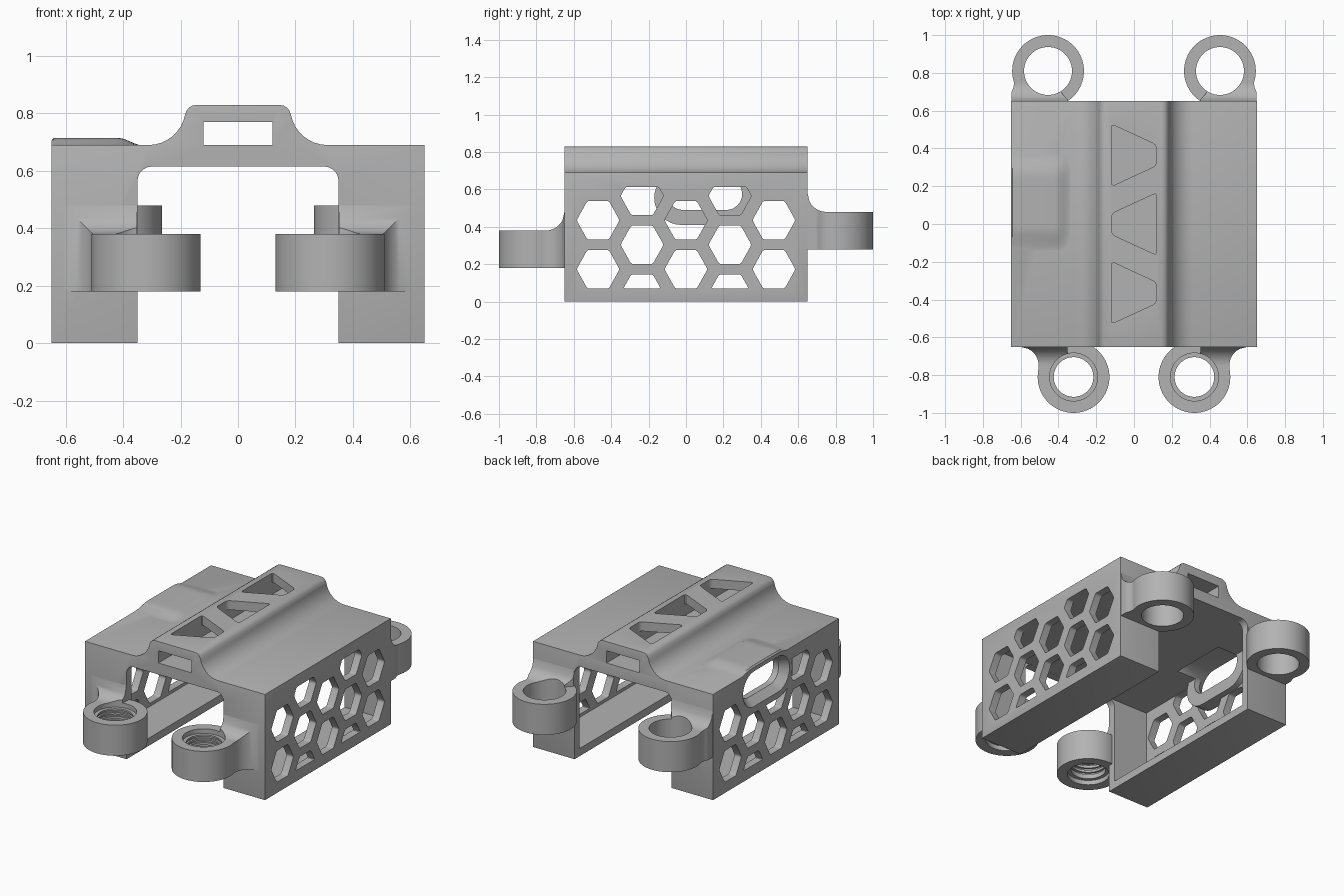
import bpy, bmesh
from math import sin, cos, pi, radians, sqrt

cube = bpy.data.objects.get("Cube")
if cube:
    bpy.data.objects.remove(cube)

grey = bpy.data.materials.new("plain_grey")
grey.use_nodes = True
colour = (0.45, 0.45, 0.45, 1)
grey.diffuse_color = colour
grey.node_tree.nodes["Principled BSDF"].inputs["Base Color"].default_value = colour


def activate(ob):
    bpy.ops.object.select_all(action='DESELECT')
    ob.select_set(True)
    bpy.context.view_layer.objects.active = ob


def loft(name, rings):
    """Closed solid through rings of equal point count."""
    bm = bmesh.new()
    loops = [[bm.verts.new(p) for p in ring] for ring in rings]
    for a, b in zip(loops, loops[1:]):
        for i in range(len(a)):
            j = (i + 1) % len(a)
            bm.faces.new((a[i], a[j], b[j], b[i]))
    bm.faces.new(loops[0])
    bm.faces.new(loops[-1])
    bmesh.ops.recalc_face_normals(bm, faces=bm.faces)
    mesh = bpy.data.meshes.new(name)
    bm.to_mesh(mesh)
    bm.free()
    mesh.materials.append(grey)
    ob = bpy.data.objects.new(name, mesh)
    bpy.context.collection.objects.link(ob)
    return ob


def ring(pts, axis, d):
    place = {'x': lambda a, b: (d, a, b),
             'y': lambda a, b: (a, d, b),
             'z': lambda a, b: (a, b, d)}[axis]
    return [place(a, b) for a, b in pts]


def prism(name, pts, axis, lo, hi, round_by=0):
    ob = loft(name, [ring(pts, axis, lo), ring(pts, axis, hi)])
    if round_by:
        m = ob.modifiers.new("round", 'BEVEL')
        m.width, m.segments = round_by, 3
        m.limit_method, m.angle_limit = 'ANGLE', radians(35)
        activate(ob)
        bpy.ops.object.modifier_apply(modifier=m.name)
    return ob


def combine(ob, other, operation='DIFFERENCE'):
    m = ob.modifiers.new("bool", 'BOOLEAN')
    m.operation, m.solver, m.object = operation, 'EXACT', other
    activate(ob)
    bpy.ops.object.modifier_apply(modifier=m.name)
    bpy.data.objects.remove(other)


def arc(cx, cy, r, a0, a1, n):
    return [(cx + r * cos(radians(a0 + (a1 - a0) * i / n)),
             cy + r * sin(radians(a0 + (a1 - a0) * i / n))) for i in range(n + 1)]


def circle(cx, cy, r, n=64):
    return arc(cx, cy, r, 0, 360, n)[:-1]


def rect(x0, x1, y0, y1):
    return [(x0, y0), (x1, y0), (x1, y1), (x0, y1)]


def stadium(cy, cz, hw, hh):
    return (arc(cy + hw - hh, cz, hh, -90, 90, 16)
            + arc(cy - hw + hh, cz, hh, 90, 270, 16))


def smooth(ob):
    activate(ob)
    bpy.ops.object.shade_smooth_by_angle(angle=radians(32))


# Outer shell with raised spine, softened edges
half = [(0.65, 0), (0.65, 0.69)]
half += arc(0.312, 0.82, 0.13, 270, 190, 8) + arc(0.1446, 0.79, 0.04, 10, 90, 4)[0:]
profile = half + [(-x, z) for x, z in reversed(half)]
body = prism("body", profile, 'y', -0.65, 0.65, 0.012)

# Central channel, side pockets and strap slot along the spine
channel = ([(-0.35, -0.1), (0.35, -0.1)] + arc(0.30, 0.565, 0.05, 0, 90, 6)
           + arc(-0.30, 0.565, 0.05, 90, 180, 6))
combine(body, prism("channel_cut", channel, 'y', -0.8, 0.8))
combine(body, prism("pocket_cut", rect(-0.6, 0.6, -0.6, 0.6), 'z', 0.05, 0.6155))
combine(body, prism("strap_cut", rect(-0.12, 0.12, 0.69, 0.77), 'y', -0.8, 0.8))

# Alternating trapezoid windows in the spine
for cy, flip in ((0.364, 1), (0, -1), (-0.364, 1)):
    pts = [(-0.12 * flip, cy - 0.165), (0.118 * flip, cy - 0.055),
           (0.118 * flip, cy + 0.055), (-0.12 * flip, cy + 0.165)]
    combine(body, prism("window_cut", pts, 'z', 0.73, 0.95, 0.02))

# Honeycomb through both side walls, trimmed at floor and ceiling
Z_LOW, Z_HIGH = 0.07, 0.614
HEX_W, HEX_H = 0.115, 0.103


def hexagon(cy, cz):
    pts = []
    lo, hi = max(cz - HEX_H, Z_LOW), min(cz + HEX_H, Z_HIGH)
    def width(z):
        return HEX_W * (1 - 0.5 * abs(z - cz) / HEX_H)
    levels = [lo] + ([cz] if lo < cz < hi else []) + [hi]
    pts = [(cy + width(z), z) for z in levels]
    return pts + [(cy - width(z), z) for z in reversed(levels)]


columns = {-0.47: (0.435, 0.173), 0: (0.435, 0.173), 0.47: (0.435, 0.173),
           -0.235: (0.565, 0.304, 0.043), 0.235: (0.565, 0.304, 0.043)}
for cy, heights in columns.items():
    for cz in heights:
        combine(body, prism("hex_cut", hexagon(cy, cz), 'x', -0.75, 0.75, 0.012))

# Oval cable port with collar in one side wall
combine(body, prism("collar", stadium(0.10, 0.555, 0.27, 0.145), 'x', -0.65, -0.56), 'UNION')
port = stadium(0.10, 0.575, 0.20, 0.085)
flare = stadium(0.10, 0.565, 0.24, 0.115)
combine(body, loft("port_cut", [ring(flare, 'x', -0.7), ring(flare, 'x', -0.65),
                                ring(port, 'x', -0.60), ring(port, 'x', -0.42)]))
smooth(body)

# Gentle swelling of the roof above the port
sections = []
for i in range(25):
    y = -0.15 + 0.53 * i / 24
    t = max(0, min(1, (y + 0.15) / 0.13, (0.38 - y) / 0.13))
    h = 0.026 * t * t * (3 - 2 * t)
    top = [(-0.42 + 0.09 * k / 6, 0.689 + h * (0.5 + 0.5 * cos(pi * k / 6)))
           for k in range(7)]
    pts = [(-0.33, 0.684), (-0.65, 0.684), (-0.65, 0.687 + h * 0.7),
           (-0.642, 0.689 + h)] + top
    sections.append(ring(pts, 'y', y))
smooth(loft("roof_swelling", sections))


# Mounting ears: a ring on a neck that flares into the end wall
def ear(name, side, end, cx, z0, z1, neck, bores):
    r = 0.10
    cy = 0.81
    ob = prism(name, circle(side * cx, end * cy, 0.19), 'z', z0, z1)
    rings = []
    for y in [0.62] + [0.65 + r * i / 10 for i in range(11)] + [cy]:
        d = max(0, min(r, 0.65 + r - y))
        f = r - sqrt(r * r - d * d)
        x0, x1 = max(0.352, neck[0] - f), min(0.648, neck[1] + f)
        rings.append(ring([(side * x0, z0), (side * x1, z0),
                           (side * x1, z1 + f), (side * x0, z1 + f)], 'y', end * y))
    combine(ob, loft("neck", rings), 'UNION')
    for radius, lo, hi in bores:
        combine(ob, prism("bore", circle(side * cx, end * cy, radius), 'z', lo, hi))
    smooth(ob)


# Front ears carry a stepped, grooved bore; rear ears a plain one
grooved = [(0.105, 0.1, 0.6), (0.127, 0.35, 0.6), (0.127, 0.1, 0.21)]
grooved += [(0.118, z, z + 0.014) for z in (0.24, 0.27, 0.30, 0.325)]
for side, label in ((1, "left"), (-1, "right")):
    ear("front_ear_" + label, side, -1, 0.32, 0.18, 0.38, (0.36, 0.505), grooved)
    ear("rear_ear_" + label, side, 1, 0.455, 0.28, 0.48, (0.40, 0.635),
        [(0.127, 0.1, 0.7)])
